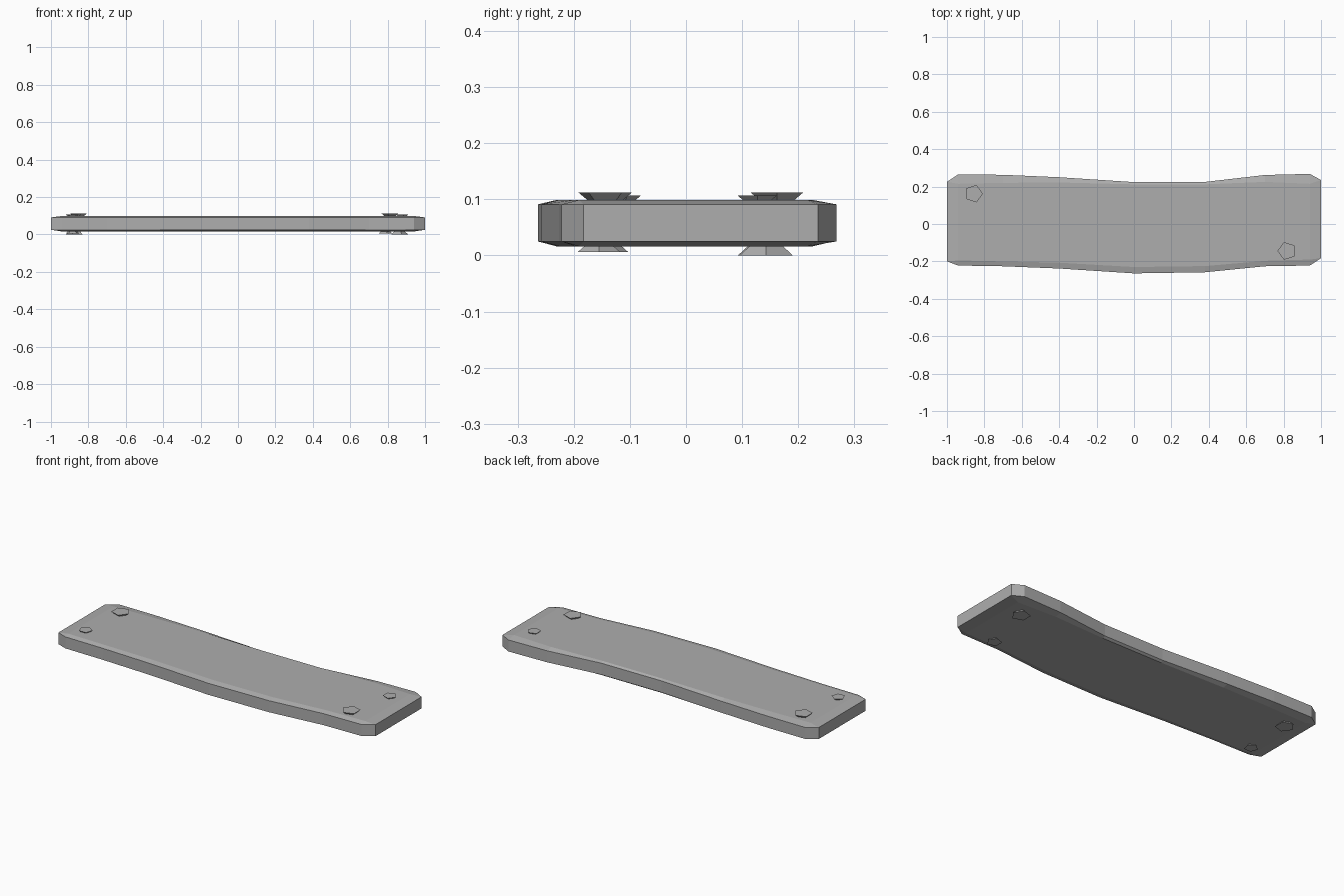
import bpy, bmesh, math

cube = bpy.data.objects.get("Cube")
if cube:
    bpy.data.objects.remove(cube, do_unlink=True)

grey = bpy.data.materials.new("plain grey")
grey.use_nodes = True
colour = (0.42, 0.42, 0.42, 1)
grey.diffuse_color = colour
grey.node_tree.nodes["Principled BSDF"].inputs["Base Color"].default_value = colour


def finish(bm, name):
    bmesh.ops.recalc_face_normals(bm, faces=bm.faces)
    mesh = bpy.data.meshes.new(name)
    bm.to_mesh(mesh)
    bm.free()
    mesh.materials.append(grey)
    obj = bpy.data.objects.new(name, mesh)
    bpy.context.collection.objects.link(obj)
    return obj


# Plank outline: x, front edge, front bevel, back bevel, back edge
stations = [
    (-1.0, -0.20, -0.20, 0.225, 0.225),
    (-0.94, -0.222, -0.195, 0.215, 0.265),
    (-0.7, -0.226, -0.2, 0.22, 0.263),
    (-0.4, -0.238, -0.207, 0.222, 0.25),
    (0.0, -0.264, -0.23, 0.212, 0.224),
    (0.38, -0.258, -0.225, 0.212, 0.225),
    (0.7, -0.226, -0.197, 0.225, 0.262),
    (0.94, -0.222, -0.19, 0.215, 0.268),
    (1.0, -0.183, -0.183, 0.235, 0.235),
]
LOW, HIGH, BOTTOM, TOP = 0.025, 0.091, 0.016, 0.099


# Plank: chamfered sections joined along its length
def build_plank():
    bm = bmesh.new()
    rings = []
    for x, front, front_in, back_in, back in stations:
        end = abs(x) == 1
        bottom, top = (LOW, HIGH) if end else (BOTTOM, TOP)
        section = [(front, LOW), (front, HIGH), (front_in, top), (back_in, top),
                   (back, HIGH), (back, LOW), (back_in, bottom), (front_in, bottom)]
        rings.append([bm.verts.new((x, y, z)) for y, z in section])
    for a, b in zip(rings, rings[1:]):
        for i in range(8):
            j = (i + 1) % 8
            bm.faces.new((a[i], a[j], b[j], b[i]))
    bm.faces.new(rings[0])
    bm.faces.new(rings[-1])
    bmesh.ops.remove_doubles(bm, verts=bm.verts, dist=0.0005)
    return finish(bm, "plank")


# Nail heads: five-sided flared cones sunk into the plank
def build_nail(name, x, y, radius, outer_z, inner_z, turn):
    bm = bmesh.new()
    rings = []
    for r, z in ((radius, outer_z), (radius * 0.45, inner_z)):
        angles = [math.radians(turn + 72 * i) for i in range(5)]
        rings.append([bm.verts.new((x + r * math.cos(a), y + r * math.sin(a), z))
                      for a in angles])
        bm.faces.new(rings[-1])
    for i in range(5):
        j = (i + 1) % 5
        bm.faces.new((rings[0][i], rings[0][j], rings[1][j], rings[1][i]))
    return finish(bm, name)


build_plank()
nails = [
    ("top_nail_back_right", -0.857, 0.162, 0.049, 0.112, 0.09, 0),
    ("top_nail_front_right", -0.885, -0.117, 0.037, 0.107, 0.09, 20),
    ("top_nail_back_left", 0.875, 0.127, 0.037, 0.107, 0.09, 0),
    ("top_nail_front_left", 0.817, -0.144, 0.05, 0.112, 0.09, 180),
    ("bottom_nail_back_right", -0.87, 0.14, 0.05, 0.0, 0.024, 180),
    ("bottom_nail_front_right", -0.885, -0.14, 0.037, 0.006, 0.024, 20),
    ("bottom_nail_back_left", 0.86, 0.143, 0.05, 0.0, 0.024, 0),
    ("bottom_nail_front_left", 0.785, -0.155, 0.04, 0.006, 0.024, 0),
]
for nail in nails:
    build_nail(*nail)
